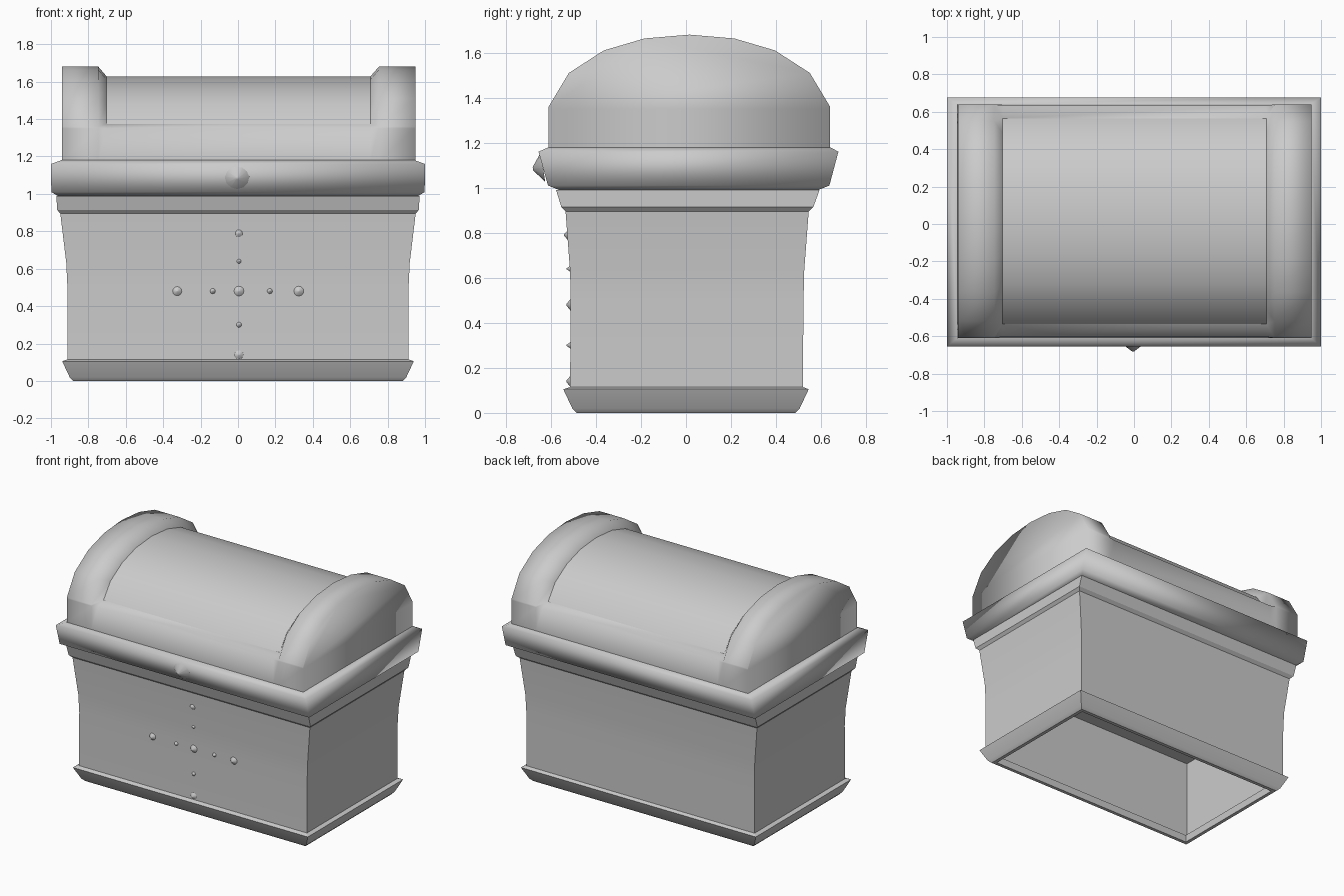
import bpy, bmesh, math

if "Cube" in bpy.data.objects:
    bpy.data.objects.remove(bpy.data.objects["Cube"])

grey = bpy.data.materials.new("plain grey")
grey.diffuse_color = (0.6, 0.6, 0.6, 1)
grey.use_nodes = True
grey.node_tree.nodes["Principled BSDF"].inputs["Base Color"].default_value = grey.diffuse_color


def finish(name, bm, smooth_angle):
    bmesh.ops.recalc_face_normals(bm, faces=bm.faces)
    mesh = bpy.data.meshes.new(name)
    bm.to_mesh(mesh)
    bm.free()
    mesh.materials.append(grey)
    ob = bpy.data.objects.new(name, mesh)
    bpy.context.collection.objects.link(ob)
    bpy.ops.object.select_all(action='DESELECT')
    ob.select_set(True)
    bpy.context.view_layer.objects.active = ob
    bpy.ops.object.shade_smooth_by_angle(angle=math.radians(smooth_angle))
    return ob


def loft(bm, sections, closed, skip=lambda row, i: False):
    """Skin a list of equally long point rings, leaving out skipped faces."""
    rows = [[bm.verts.new(p) for p in s] for s in sections]
    n = len(rows[0])
    for r, (a, b) in enumerate(zip(rows, rows[1:])):
        for i in range(n if closed else n - 1):
            if not skip(r, i):
                j = (i + 1) % n
                bm.faces.new((a[i], a[j], b[j], b[i]))
    return rows


def box_rings(name, rings, cap_first, smooth_angle):
    """Rectangular rings given as (z, half width, half depth, y centre)."""
    bm = bmesh.new()
    rows = loft(bm, [[(sx * hx, cy + sy * hy, z) for sx, sy in
                      ((-1, -1), (1, -1), (1, 1), (-1, 1))]
                     for z, hx, hy, cy in rings], True)
    if cap_first:
        bm.faces.new(rows[0])
    return finish(name, bm, smooth_angle)


# Hollow chest body: inner ceiling, inner walls, flared foot, walls, collar
box_rings("chest_body", [
    (0.635, 0.872, 0.472, 0.003), (0.06, 0.872, 0.472, 0.003),
    (0.05, 0.85, 0.455, 0), (0.0, 0.855, 0.46, 0),
    (0.0, 0.88, 0.485, 0), (0.02, 0.90, 0.505, 0),
    (0.105, 0.94, 0.545, 0), (0.115, 0.912, 0.517, 0.002),
    (0.5, 0.912, 0.517, 0.005), (0.63, 0.918, 0.52, 0.005),
    (0.895, 0.95, 0.54, 0.005), (0.915, 0.968, 0.56, 0.006),
    (0.99, 0.97, 0.585, 0.008)], True, 25)

# Bulging rim around the lid opening
box_rings("lid_rim", [
    (0.99, 0.965, 0.575, 0.012), (1.01, 0.998, 0.625, 0.012),
    (1.16, 1.0, 0.666, 0.011), (1.18, 0.945, 0.625, 0.015)], False, 100)

# Domed lid: thick end bands, upright sills and a sunken middle
CX, CY = 0.003, 0.015
full_half = [(0.625, 1.175), (0.625, 1.35), (0.625, 1.36),
             (0.535, 1.51), (0.38, 1.61), (0.2, 1.663)]
sunk_half = [(0.625, 1.175), (0.618, 1.35), (0.55, 1.374),
             (0.47, 1.483), (0.335, 1.565), (0.18, 1.612)]


def arch(x, half, top):
    pts = [(-y, z) for y, z in half] + [(0, top)] + [(y, z) for y, z in half[::-1]]
    return [(CX + x, CY + y, z) for y, z in pts]


bm = bmesh.new()
rows = loft(bm, [arch(-0.945, full_half, 1.68), arch(-0.75, full_half, 1.68),
                 arch(-0.705, sunk_half, 1.628), arch(0.705, sunk_half, 1.628),
                 arch(0.75, full_half, 1.68), arch(0.945, full_half, 1.68)],
            False, lambda row, i: row == 2 and 2 <= i <= 9)
bm.faces.new(rows[0])
bm.faces.new(rows[-1])
finish("domed_lid", bm, 100)

# Curved panel filling the sunken middle
bm = bmesh.new()
loft(bm, [arch(x, sunk_half[2:], 1.628) for x in (-0.705, 0.705)], False)
finish("lid_panel", bm, 40)


# Pointed studs and clasp on the front
def stud(name, x, y, z, radius, height, tilt=0):
    bm = bmesh.new()
    bmesh.ops.create_cone(bm, cap_ends=True, segments=12, radius1=radius,
                          radius2=radius * 0.12, depth=height)
    ob = finish(name, bm, 100)
    ob.location = (x, y - height / 2, z)
    ob.rotation_euler = (math.pi / 2 + tilt, 0, 0)


for x, y, z, r in ((0, -0.522, 0.79, 0.025), (0, -0.511, 0.64, 0.015),
                   (0, -0.511, 0.48, 0.028), (0, -0.511, 0.3, 0.016),
                   (0, -0.511, 0.14, 0.028),
                   (-0.33, -0.511, 0.48, 0.026), (0.32, -0.511, 0.48, 0.028),
                   (-0.14, -0.511, 0.48, 0.015), (0.165, -0.511, 0.48, 0.015)):
    stud("front_stud", x + 0.005, y, z, r, 0.02)
stud("lid_clasp", -0.005, -0.635, 1.088, 0.066, 0.045, 0.15)
